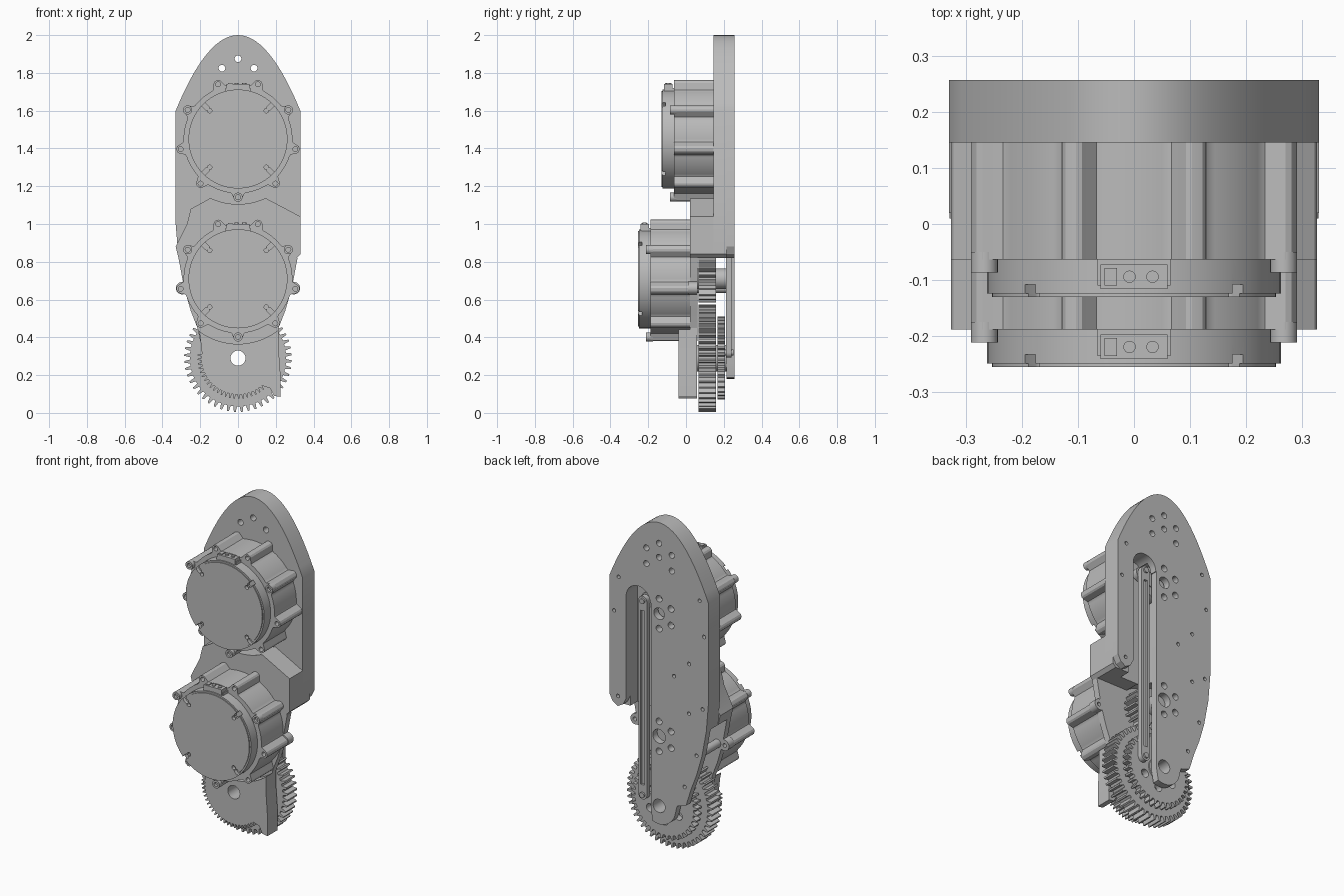
import bpy, bmesh
from math import sin, cos, pi, radians, exp, hypot

old = bpy.data.objects.get("Cube")
if old:
    bpy.data.objects.remove(old, do_unlink=True)

GREY = (0.5, 0.5, 0.5, 1)
mat = bpy.data.materials.new("machined grey")
mat.use_nodes = True
mat.diffuse_color = GREY
mat.node_tree.nodes["Principled BSDF"].inputs["Base Color"].default_value = GREY


# ---- helpers: everything is an outline in x, z extruded along y ----
def prism(name, outline, y0, y1):
    bm = bmesh.new()
    front = bm.faces.new([bm.verts.new((x, y0, z)) for x, z in outline])
    ext = bmesh.ops.extrude_face_region(bm, geom=[front])
    moved = [g for g in ext["geom"] if isinstance(g, bmesh.types.BMVert)]
    bmesh.ops.translate(bm, verts=moved, vec=(0, y1 - y0, 0))
    if not any(len(f.verts) == len(outline) and all(abs(v.co.y - y0) < 1e-6 for v in f.verts)
               for f in bm.faces):
        bm.faces.new([v for v in bm.verts if v not in moved])
    bmesh.ops.recalc_face_normals(bm, faces=bm.faces)
    mesh = bpy.data.meshes.new(name)
    bm.to_mesh(mesh)
    bm.free()
    mesh.materials.append(mat)
    obj = bpy.data.objects.new(name, mesh)
    bpy.context.collection.objects.link(obj)
    return obj


def cut(obj, outlines, y0, y1):
    for outline in outlines:
        tool = prism("cutter", outline, y0, y1)
        tool.hide_render = True
        mod = obj.modifiers.new("cut", "BOOLEAN")
        mod.operation = "DIFFERENCE"
        mod.solver = "EXACT"
        mod.object = tool
        bpy.context.view_layer.objects.active = obj
        bpy.ops.object.modifier_apply(modifier=mod.name)
        bpy.data.objects.remove(tool, do_unlink=True)


def arc(cx, cz, r, a0, a1, n):
    return [(cx + r * cos(radians(a0 + (a1 - a0) * i / n)),
             cz + r * sin(radians(a0 + (a1 - a0) * i / n))) for i in range(n + 1)]


def circle(cx, cz, r, n=24):
    return arc(cx, cz, r, 0, 360, n)[:-1]


def box(x0, x1, z0, z1):
    return [(x0, z0), (x1, z0), (x1, z1), (x0, z1)]


def stadium(ax, az, bx, bz, r):
    d = hypot(bx - ax, bz - az)
    ux, uz = (bx - ax) / d, (bz - az) / d
    ends = arc(0, 0, r, -90, 90, 10)
    loop = [(p + d, q) for p, q in ends] + [(-p, -q) for p, q in ends]
    return [(ax + p * ux - q * uz, az + p * uz + q * ux) for p, q in loop]


def teeth(cx, cz, r, depth, count, a0=0, a1=360):
    pts, pitch = [], (a1 - a0) / count
    for i in range(count):
        for f, rr in ((0, r - depth), (0.25, r - depth), (0.42, r), (0.68, r), (0.85, r - depth)):
            a = radians(a0 + pitch * (i + f))
            pts.append((cx + rr * cos(a), cz + rr * sin(a)))
    return pts


def mirror(pts):
    return [(-x, z) for x, z in reversed(pts)]


UPPER, LOWER, AXLE = 1.45, 0.71, 0.29       # shaft heights
LINK_X = 0.12

# ---- main plates ----
half_arch = [(0.33 * i / 14, 2 - 0.4 * (i / 14) ** 2) for i in range(15)]
arch = mirror(half_arch)[:-1] + half_arch
flank = [(0.33, 1.0), (0.315, 0.82), (0.285, 0.66), (0.25, 0.54), (0.215, 0.45)]

slot = [(0.055, 0.7), (0.22, 0.7)] + arc(0.14, 1.5, 0.08, 0, 180, 14) + [(0.055, 1.5)]
body = prism("upper_body", arch + [(0.33, 0.84), (0.31, 0.82), (-0.315, 0.82), (-0.33, 1.0)],
             0.145, 0.215)
cut(body, [slot, circle(0, UPPER, 0.14, 40)], 0.15, 0.3)

leg_end = [(0.33, 0.88), (0.31, 0.84), (0.275, 0.82), (0.24, 0.84), (0.22, 0.88)]
foot = arc(0, AXLE, 0.11, 0, -180, 16)
foot = [(0.055, 0.26)] + [p for p in foot if p[0] < 0.05 and p[1] < AXLE - 0.01]
rear = prism("back_plate", arch + leg_end + arc(0.14, 1.5, 0.08, 0, 180, 14) + [(0.055, 1.5)]
             + foot + [(-0.12, 0.32), (-0.18, 0.34)] + [(-x, z) for x, z in reversed(flank)],
             0.215, 0.257)

# screw and bearing holes
top_holes = [circle(0, 1.875, 0.018, 16)] + [circle(s * 0.085, 1.825, 0.018, 16) for s in (-1, 1)]
cut(body, top_holes, 0, 0.4)
cut(rear, top_holes + [circle(0, 1.79, 0.018, 16)]
    + [circle(s * 0.085, 1.73, 0.018, 16) for s in (-1, 1)], 0.1, 0.4)
for z, r in ((UPPER, 0.035), (LOWER, 0.042), (AXLE, 0.04)):
    cut(rear, [circle(0, z, r)], 0.1, 0.4)
for z in (UPPER, LOWER):
    cut(rear, [circle(x, z + dz, 0.02, 16)
               for x, dz in ((0, 0.09), (-0.08, 0.05), (-0.08, -0.05), (0, -0.09))], 0.1, 0.4)
rim = [(-0.27, 1.6), (-0.3, 1.39), (-0.2, 1.2), (-0.1, 1.1), (-0.29, 0.95), (-0.2, 0.9),
       (-0.25, 0.66), (-0.17, 0.45), (0.27, 1.6), (0.3, 1.39), (0.275, 0.88)]
cut(rear, [circle(x, z, 0.011, 12) for x, z in rim], 0.23, 0.4)

# ---- lower housing, hugging both motors ----
housing = prism("lower_housing",
                [(-0.33, 0.88), (-0.27, 1.0), (-0.25, 1.08), (-0.15, 1.135)]
                + arc(0, UPPER, 0.345, 246, 294, 12)
                + [(0.15, 1.135), (0.33, 1.04), (0.33, 0.84), (0.31, 0.82), (-0.315, 0.82)],
                0.02, 0.145)
cut(housing, [circle(0, LOWER, 0.15, 40)], 0.06, 0.2)

arm = prism("front_arm", [(-0.315, 0.82), (0.315, 0.82)] + flank[2:]
            + [(0.2, 0.38), (-0.2, 0.38)] + mirror(flank[2:]), 0.02, 0.06)
cut(arm, [circle(0, LOWER, 0.06)], -0.1, 0.1)
for s, side in ((-1, "right"), (1, "left")):
    ear = prism(side + "_ear", stadium(s * 0.25, 0.67, s * 0.296, 0.66, 0.033), 0.01, 0.06)
    cut(ear, [circle(s * 0.3, 0.66, 0.012, 12)], 0, 0.1)
prism("rear_spacer", circle(-0.25, 0.66, 0.025, 16), 0.06, 0.215)

# toothed sector below the lower motor
sector = prism("front_sector", [(0.215, 0.47), (-0.215, 0.47), (-0.2, 0.4)]
               + teeth(0, AXLE, 0.215, 0.022, 22, 172, 312)
               + [(0.17, 0.13), (0.19, 0.09), (0.225, 0.085), (0.225, 0.2), (0.215, 0.34)],
               -0.04, 0.057)
cut(sector, [circle(0, LOWER, 0.345, 80)], -0.1, 0.02)
cut(sector, [circle(0, AXLE, 0.04)], -0.1, 0.1)

# ---- gears ----
gear = prism("large_gear", teeth(0, AXLE, 0.285, 0.03, 48), 0.065, 0.158)
small = prism("rear_gear", teeth(0, AXLE, 0.22, 0.025, 36), 0.166, 0.207)
for g in (gear, small):
    cut(g, [circle(0, AXLE, 0.04)], 0, 0.3)
cut(small, [circle(0.11 * cos(a), AXLE + 0.11 * sin(a), 0.025, 16)
            for a in [pi / 6 + k * pi / 3 for k in range(6)]], 0.1, 0.3)
hub = prism("gear_hub", circle(0, AXLE, 0.07, 32), 0.05, 0.215)
cut(hub, [circle(0, AXLE, 0.04)], 0, 0.3)
pinion = prism("drive_pinion", teeth(0, LOWER, 0.125, 0.028, 20), 0.065, 0.158)
prism("pinion_shaft", circle(0, LOWER, 0.055), 0.02, 0.215)

# ---- crank and connecting link ----
prism("crank_hub", circle(0, UPPER, 0.09, 32), 0.14, 0.2)
prism("crank_arm", stadium(0, UPPER, LINK_X, 1.49, 0.035), 0.17, 0.205)
link = prism("connecting_link", stadium(LINK_X, 0.32, LINK_X, 1.49, 0.028), 0.212, 0.242)
cut(link, [box(LINK_X - 0.013, LINK_X + 0.013, 0.38, 1.43)], 0.228, 0.3)
for z in (0.32, 1.49):
    prism("link_pin", circle(LINK_X, z, 0.016, 16), 0.18, 0.252)


# ---- motors ----
def motor(label, z, y):
    lugs = [70 + 40 * k for k in range(9)]
    shell = []
    for i in range(216):
        deg = i * 360 / 216
        off = min(abs((deg - a + 180) % 360 - 180) for a in lugs)
        r = 0.288 + 0.042 * exp(-(off / 5.2) ** 4)
        shell.append((r * cos(radians(deg)), z + r * sin(radians(deg))))
    case = prism(label + "_motor_case", shell, y + 0.067, y + 0.275)
    cap = prism(label + "_motor_cap", circle(0, z, 0.262, 96), y + 0.006, y + 0.07)
    lid = prism(label + "_motor_lid", circle(0, z, 0.253, 96), y, y + 0.01)
    for a in lugs:
        x, h = 0.308 * cos(radians(a)), z + 0.308 * sin(radians(a))
        if a % 120 == 30:
            post = prism(label + "_motor_post", circle(x, h, 0.024), y + 0.044, y + 0.08)
            cut(post, [circle(x, h, 0.013, 12)], y, y + 0.06)
        else:
            cut(case, [circle(x, h, 0.013, 12)], y, y + 0.1)
    # four screw notches in the cap
    for a in (45, 135, 225, 315):
        c, s = cos(radians(a)), sin(radians(a))
        notch = [stadium(0.235 * c, z + 0.235 * s, 0.3 * c, z + 0.3 * s, 0.013),
                 circle(0.212 * c, z + 0.212 * s, 0.012, 12)]
        for part in (cap, lid):
            cut(part, notch, y - 0.02, y + 0.022)
    # power connector
    prism(label + "_connector", box(-0.06, 0.06, z + 0.25, z + 0.29), y + 0.014, y + 0.058)
    prism(label + "_connector_base", box(-0.065, 0.065, z + 0.24, z + 0.27), y + 0.02, y + 0.07)
    for x in (-0.008, 0.033):
        bpy.ops.mesh.primitive_cylinder_add(vertices=16, radius=0.011, depth=0.008,
                                            location=(x, y + 0.036, z + 0.293))
        pin = bpy.context.object
        pin.name = label + "_terminal"
        pin.data.materials.append(mat)
    prism(label + "_signal_plug", box(-0.053, -0.03, z + 0.288, z + 0.296), y + 0.02, y + 0.052)


motor("upper", UPPER, -0.13)
motor("lower", LOWER, -0.255)

# ---- smooth curved walls, keep edges crisp ----
bpy.ops.object.select_all(action="DESELECT")
for o in bpy.context.scene.objects:
    if o.type == "MESH":
        o.select_set(True)
        bpy.context.view_layer.objects.active = o
bpy.ops.object.shade_smooth_by_angle(angle=radians(25))
